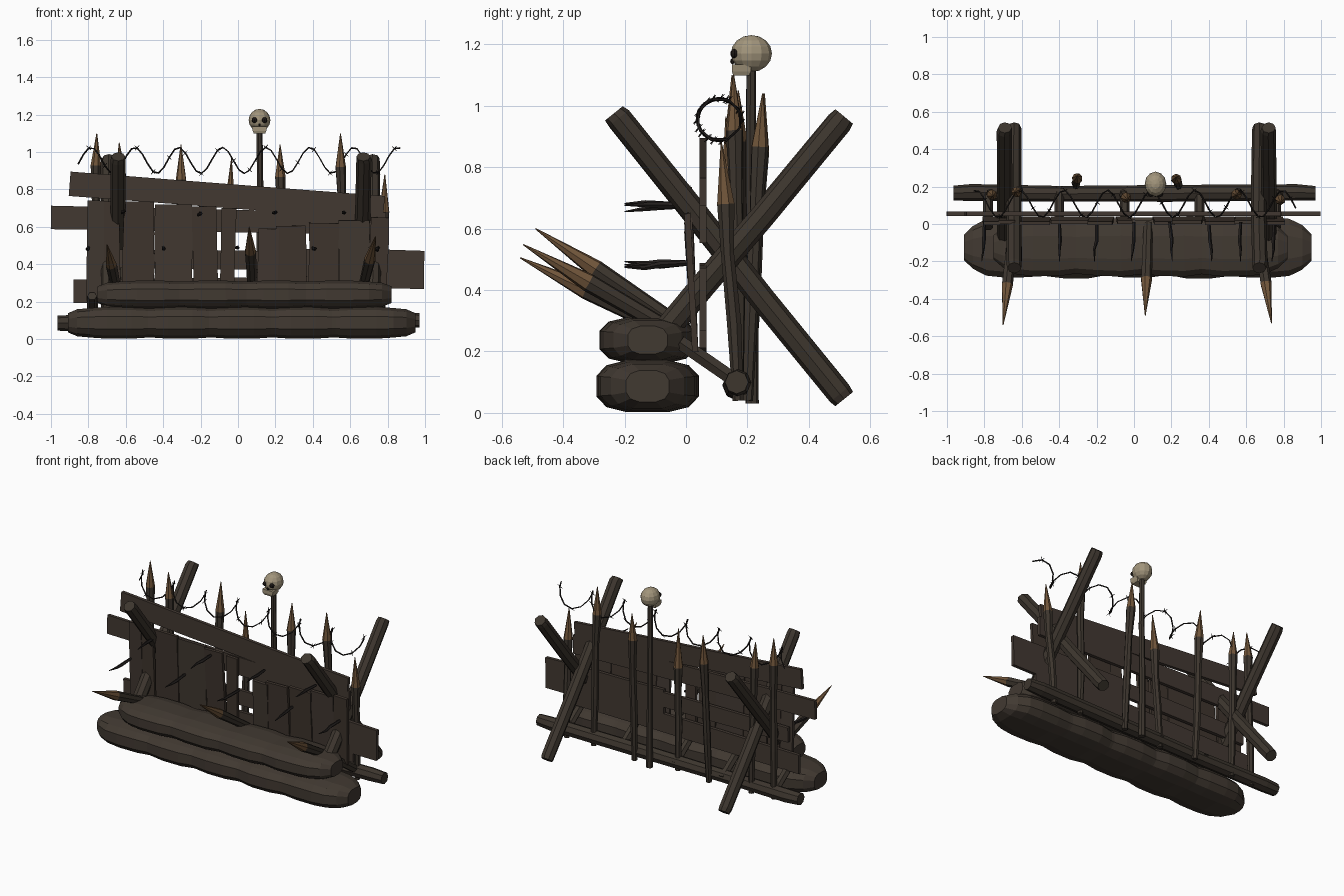
import bpy, bmesh, math, random
from mathutils import Vector, Matrix

random.seed(4)
if "Cube" in bpy.data.objects:
    bpy.data.objects.remove(bpy.data.objects["Cube"])


def material(name, r, g, b):
    m = bpy.data.materials.new(name)
    m.use_nodes = True
    m.diffuse_color = (r, g, b, 1)
    m.node_tree.nodes["Principled BSDF"].inputs["Base Color"].default_value = (r, g, b, 1)
    return m


PLANK = material("weathered plank", .054, .040, .031)
BOARD = material("old board", .050, .036, .027)
BAG = material("dark sacking", .053, .041, .031)
LOG = material("dark log", .046, .036, .027)
TIP = material("cut wood", .165, .092, .043)
IRON = material("dark iron", .016, .013, .012)
BONE = material("bone", .36, .30, .20)
SOCKET = material("eye socket", .012, .009, .008)


def finish(name, bm, *mats):
    bmesh.ops.recalc_face_normals(bm, faces=bm.faces)
    me = bpy.data.meshes.new(name)
    bm.to_mesh(me)
    bm.free()
    for m in mats:
        me.materials.append(m)
    ob = bpy.data.objects.new(name, me)
    bpy.context.collection.objects.link(ob)
    return ob


def loft(bm, rings):
    """Skin closed rings of points; returns the faces of every span."""
    loops = [[bm.verts.new(p) for p in ring] for ring in rings]
    n = len(loops[0])
    spans = []
    for a, b in zip(loops, loops[1:]):
        spans.append([bm.faces.new((a[i], a[(i + 1) % n], b[(i + 1) % n], b[i]))
                      for i in range(n)])
    bm.faces.new(loops[0][::-1])
    bm.faces.new(loops[-1])
    return spans


def add_rod(bm, start, end, profile, sides, tip_spans=0, wobble=0.0):
    """Round bar from start to end, profile holds (fraction, radius) pairs."""
    start, end = Vector(start), Vector(end)
    axis = end - start
    turn = axis.to_track_quat('Z', 'Y')
    rings = []
    for t, r in profile:
        shift = Vector([random.uniform(-wobble, wobble) for _ in "xyz"]) if 0 < t < 1 else Vector()
        rings.append([start + axis * t + shift + turn @ Vector(
            (r * math.cos(math.tau * i / sides), r * math.sin(math.tau * i / sides), 0))
            for i in range(sides)])
    spans = loft(bm, rings)
    for span in spans[len(spans) - tip_spans:]:
        for f in span:
            f.material_index = 1


def rod(name, start, end, profile, sides, *mats, tip_spans=0, wobble=0.0):
    bm = bmesh.new()
    add_rod(bm, start, end, profile, sides, tip_spans, wobble)
    return finish(name, bm, *mats)


def board(name, a, b, width, thick, mat):
    """Flat plank whose centre line runs from a to b, facing the front."""
    a, b = Vector(a), Vector(b)
    along = (b - a).normalized()
    across = along.cross(Vector((0, 1, 0))).normalized()
    normal = along.cross(across)
    bm = bmesh.new()
    rings = []
    for t in (0, .35, .7, 1):
        c = a.lerp(b, t)
        w = width / 2 * random.uniform(.95, 1.03)
        rings.append([c + across * w * u + normal * thick / 2 * v
                      for u, v in ((-1, -1), (1, -1), (1, 1), (-1, 1))])
    loft(bm, rings)
    return finish(name, bm, mat)


def bag_row(name, x0, x1, y, z, half_y, half_z, bags):
    """Row of stuffed sacks pressed together, with pinched seams."""
    stations = [(x0, .42, .6), (x0 + .05, .72, .85)]
    for i in range(bags):
        lo = x0 + .11 + (x1 - x0 - .22) * i / bags
        step = (x1 - x0 - .22) / bags
        for t, s in ((.03, .93), (.3, 1), (.7, 1), (.97, .93)):
            stations.append((lo + step * t, s, s))
    stations += [(x1 - .05, .72, .85), (x1, .42, .6)]
    rings = []
    for x, sy, sz in stations:
        k = random.uniform(.97, 1.02)
        ring = []
        for i in range(12):
            c, s = math.cos(math.tau * (i + .5) / 12), math.sin(math.tau * (i + .5) / 12)
            ring.append((x, y + half_y * sy * k * math.copysign(abs(c) ** .7, c),
                         z + half_z * sz * math.copysign(abs(s) ** .7, s)))
        rings.append(ring)
    bm = bmesh.new()
    loft(bm, rings)
    return finish(name, bm, BAG)


# Sandbags
bag_row("lower_sandbags", -.91, .95, -.125, .087, .168, .087, 5)
bag_row("upper_sandbags", -.75, .82, -.125, .237, .158, .077, 4)

# Crossed beams at both ends
beam = ((0, .037), (.02, .041), (.35, .042), (.65, .041), (.98, .041), (1, .037))
for side, front_x, back_x in (("right", -.64, -.69), ("left", .67, .72)):
    rod(f"{side}_front_beam", (front_x, .515, .045), (front_x, -.235, .975), beam, 8, LOG, wobble=.004)
    rod(f"{side}_back_beam", (back_x, -.235, .06), (back_x, .515, .965), beam, 8, LOG, wobble=.004)

# Ground log with short struts to the wall
rod("ground_log", (-.965, .165, .085), (.97, .165, .1),
    ((0, .04), (.05, .045), (.3, .042), (.6, .045), (.95, .044), (1, .038)), 8, LOG, wobble=.004)
for x in (-.78, -.4, -.05, .35, .76):
    rod("strut", (x, .19, .085), (x, -.02, .23), ((0, .026), (1, .026)), 6, LOG)

# Horizontal planks
for x0, z0, x1, z1, w in ((-.9, .83, .78, .70, .135), (-1.0, .65, .79, .615, .125),
                          (-.8, .43, .82, .415, .10), (.12, .385, .995, .37, .205),
                          (-.88, .255, .82, .275, .13)):
    board("horizontal_plank", (x0, .055, z0), (x1, .055, z1), w, .022, PLANK)

# Upright boards on the front
for i, (x, w, top, lean) in enumerate(((-.765, .09, .74, .005), (-.67, .09, .735, -.01),
                                       (-.535, .17, .735, .005), (-.345, .2, .72, 0),
                                       (-.17, .13, .71, -.012), (-.06, .08, .70, .012),
                                       (.155, .11, .59, .01), (.29, .16, .605, -.008),
                                       (.455, .16, .62, .006), (.62, .16, .635, 0),
                                       (.745, .10, .65, .015))):
    board("upright_board", (x, .03, .2), (x + lean, .004 + .006 * (i % 2), top), w, .02,
          BOARD if i % 3 else PLANK)

# Long nails sticking out of the wall
bm = bmesh.new()
nail = ((0, .009), (.45, .011), (.7, .008), (1, .002))
for z, xs in ((.675, (-.62, -.2, .19, .57)), (.488, (-.8, -.4, 0, .4, .75))):
    for x in xs:
        add_rod(bm, (x, .01, z), (x + random.uniform(-.02, .02), -.2, z + random.uniform(-.02, .02)),
                nail, 5, wobble=.006)
finish("wall_nails", bm, IRON)

# Sharpened stakes standing behind the wall
for x0, y0, x1, y1, z1, tip in ((-.77, .17, -.755, .15, 1.10, .17), (-.61, .18, -.635, .17, 1.05, .17),
                                (-.31, .2, -.305, .255, 1.04, .19), (-.06, .17, -.035, .13, .965, .25),
                                (.24, .2, .225, .25, 1.04, .17), (.565, .17, .548, .155, 1.10, .18),
                                (.765, .17, .785, .115, .88, .2)):
    k = 1 - tip / (z1 - .04)
    rod("sharpened_stake", (x0, y0, .04), (x1, y1, z1),
        ((0, .018), (.3, .024), (k * .75, .022), (k, .029), (1, .002)), 7, LOG, TIP,
        tip_spans=1, wobble=.004)

# Spikes pointing forward over the sandbags
for base, point in (((-.645, .0, .24), (-.70, -.54, .505)), ((.075, .0, .27), (.06, -.49, .60)),
                    ((.66, .0, .24), (.735, -.53, .548))):
    rod("forward_spike", base, point, ((0, .026), (.3, .028), (.6, .031), (1, .002)), 7,
        LOG, TIP, tip_spans=1)

# Barbed wire coil along the top
count, turns = 60, 7.35


def coil(i):
    a = math.tau * turns * i / count - .3
    return Vector((-.855 + 1.72 * i / count, .108 + .073 * math.cos(a), .955 + .07 * math.sin(a)))


wire = bpy.data.curves.new("barbed_wire", 'CURVE')
wire.dimensions = '3D'
wire.bevel_depth = .0045
wire.bevel_resolution = 0
line = wire.splines.new('POLY')
line.points.add(count)
for i, p in enumerate(line.points):
    p.co = (*coil(i), 1)
wire.materials.append(IRON)
bpy.context.collection.objects.link(bpy.data.objects.new("barbed_wire", wire))

bm = bmesh.new()
for i in range(2, count, 3):
    for d in ((.012, .008, .014), (-.012, .012, .012)):
        add_rod(bm, coil(i) - Vector(d), coil(i) + Vector(d), ((0, .001), (.5, .003), (1, .001)), 4)
finish("wire_barbs", bm, IRON)

# Pole with a skull on top
rod("skull_pole", (.12, .215, .03), (.115, .212, 1.14),
    ((0, .022), (.3, .02), (.7, .018), (1, .016)), 7, LOG, wobble=.003)


def ball(name, centre, scale, mat, u=12, v=8):
    bm = bmesh.new()
    bmesh.ops.create_uvsphere(bm, u_segments=u, v_segments=v, radius=1,
                              matrix=Matrix.Translation(centre) @ Matrix.Diagonal((*scale, 1)))
    return finish(name, bm, mat)


ball("skull", (.115, .213, 1.17), (.058, .067, .06), BONE)
bm = bmesh.new()
loft(bm, [[(.115 + u * w, .18 + v * d, z) for u, v in ((-1, -1), (1, -1), (1, 1), (-1, 1))]
          for z, w, d in ((1.098, .03, .026), (1.112, .036, .031), (1.135, .04, .031))])
finish("skull_jaw", bm, BONE)
for s in (-1, 1):
    ball("eye_socket", (.115 + s * .026, .158, 1.17), (.016, .014, .015), SOCKET, 8, 6)
ball("nose_hole", (.115, .152, 1.145), (.007, .008, .01), SOCKET, 6, 4)
